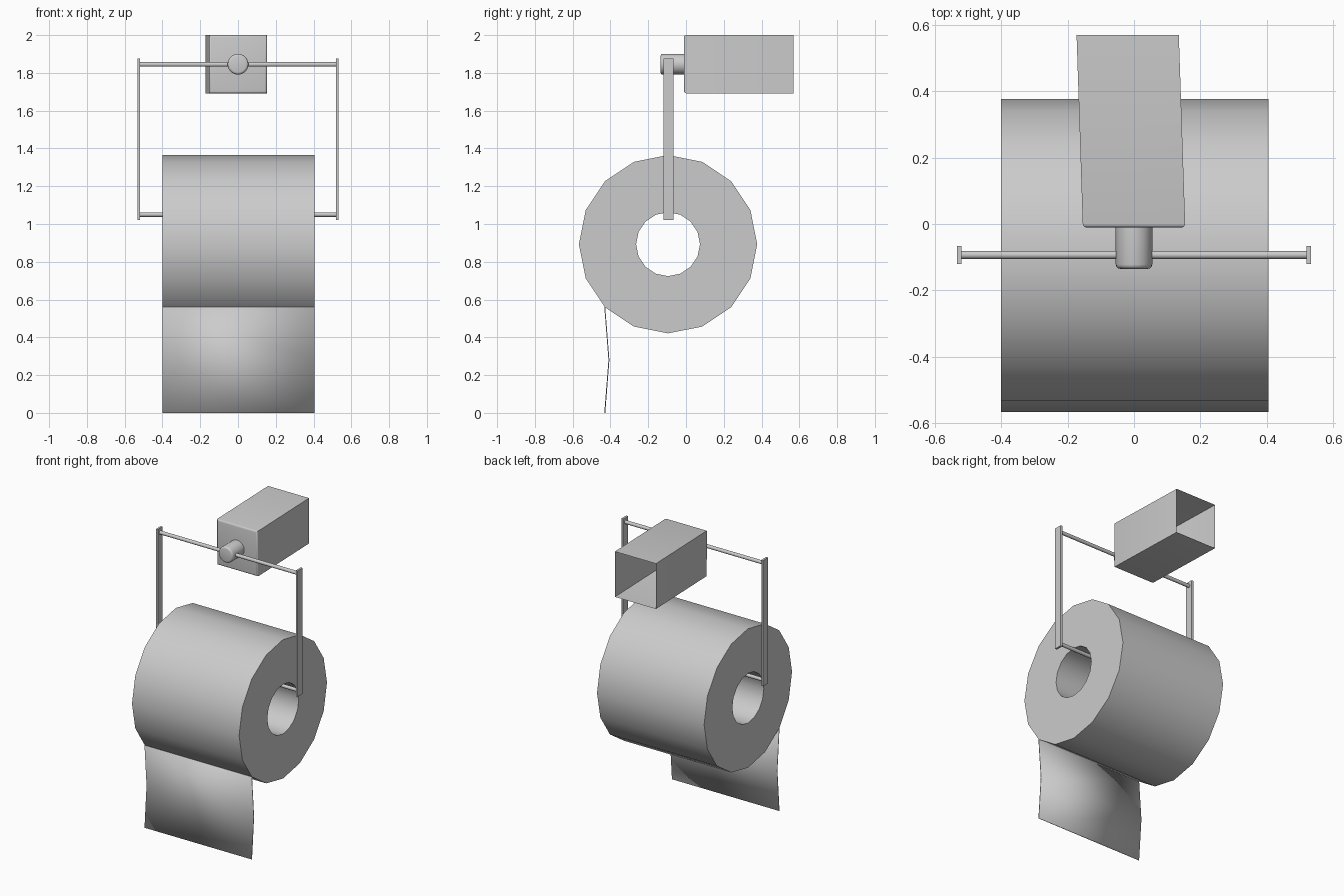
import bpy, bmesh, math
from mathutils import Matrix

if "Cube" in bpy.data.objects:
    bpy.data.objects.remove(bpy.data.objects["Cube"])

CY = -0.095  # depth of the roll and hanger axis


def finish(name, bm, smooth=True):
    bmesh.ops.recalc_face_normals(bm, faces=bm.faces)
    me = bpy.data.meshes.new(name)
    bm.to_mesh(me)
    bm.free()
    ob = bpy.data.objects.new(name, me)
    bpy.context.collection.objects.link(ob)
    if smooth:
        bpy.ops.object.select_all(action='DESELECT')
        ob.select_set(True)
        bpy.context.view_layer.objects.active = ob
        bpy.ops.object.shade_smooth_by_angle(angle=math.radians(35))
    return ob


def box(name, lo, hi):
    bm = bmesh.new()
    bmesh.ops.create_cube(bm, size=1)
    for v in bm.verts:
        v.co = [(a + b) / 2 + c * (b - a) for a, b, c in zip(lo, hi, v.co)]
    return bm if name is None else finish(name, bm, False)


def cylinder(r, length, segments, axis, centre):
    bm = bmesh.new()
    rot = Matrix.Rotation(math.pi / 2, 4, 'Y' if axis == 'X' else 'X')
    bmesh.ops.create_cone(bm, cap_ends=True, segments=segments, radius1=r,
                          radius2=r, depth=length,
                          matrix=Matrix.Translation(centre) @ rot)
    return bm


# Paper roll: 16-sided tube along x
bm = bmesh.new()
N, CZ = 16, 0.893
section = [(-0.4, 0.472), (0.405, 0.472), (0.405, 0.169), (-0.4, 0.169)]
rings = []
for i in range(N):
    a = 2 * math.pi * i / N
    rings.append([bm.verts.new((x, CY + r * math.cos(a), CZ + r * math.sin(a)))
                  for x, r in section])
for i in range(N):
    p, q = rings[i], rings[(i + 1) % N]
    for j in range(4):
        k = (j + 1) % 4
        bm.faces.new((p[j], p[k], q[k], q[j]))
finish("paper_roll", bm)

# Hanging sheet with a slight fold
bm = bmesh.new()
rows = [[bm.verts.new((x, y, z)) for x in (-0.4, 0.405)]
        for y, z in ((-0.43, 0.56), (-0.408, 0.28), (-0.43, 0.0))]
for a, b in zip(rows, rows[1:]):
    bm.faces.new((a[0], a[1], b[1], b[0]))
sheet = finish("hanging_sheet", bm)
mod = sheet.modifiers.new("thickness", 'SOLIDIFY')
mod.thickness = 0.005
mod.offset = 0

# Hanger: two rods and two flat side arms
for name, z in (("upper_rod", 1.845), ("lower_rod", 1.05)):
    finish(name, cylinder(0.012, 1.05, 16, 'X', (0, CY + 0.002, z)))
for name, s in (("left_arm", -1), ("right_arm", 1)):
    box(name, (s * 0.526 - 0.007, -0.12, 1.02), (s * 0.526 + 0.007, -0.067, 1.875))

# Round knob holding the upper rod, front rim rounded
bm = cylinder(0.055, 0.13, 24, 'Y', (0, -0.07, 1.846))
rim = [e for e in bm.edges if all(v.co.y < -0.13 for v in e.verts)]
bmesh.ops.bevel(bm, geom=rim, offset=0.013, segments=3, profile=0.5, affect='EDGES')
finish("knob", bm)

# Wall mount: box open at the back, skewed sideways, rounded front rim
bm = box(None, (-0.154, -0.011, 1.692), (0.154, 0.57, 2.0))
back = [f for f in bm.faces if f.normal.y > 0.9 or all(v.co.y > 0.5 for v in f.verts)]
bmesh.ops.delete(bm, geom=back, context='FACES_ONLY')
for v in bm.verts:
    if v.co.y > 0.5:
        v.co.x -= 0.019
front = [e for e in bm.edges if all(v.co.y < 0 for v in e.verts)]
bmesh.ops.bevel(bm, geom=front, offset=0.012, segments=3, profile=0.5, affect='EDGES')
# Keep outward normals on the open shell
mount = finish("wall_mount", bm)
